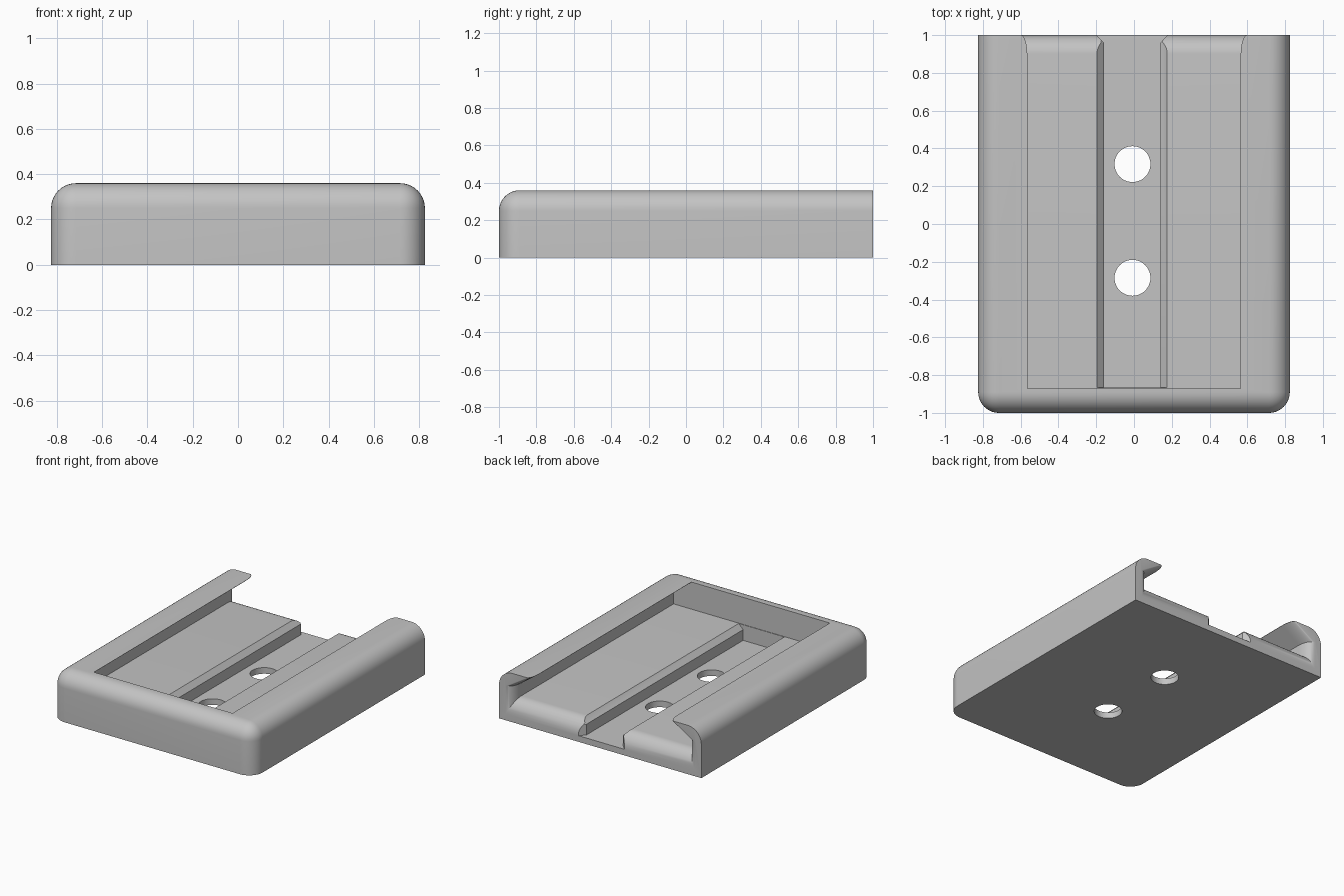
import bpy, bmesh, math

if "Cube" in bpy.data.objects:
    bpy.data.objects.remove(bpy.data.objects["Cube"])

W, L, H, R = 0.825, 1.0, 0.36, 0.11   # half width, half length, height, edge radius
FLOOR, GROOVE = 0.16, 0.045           # tray floor and groove floor heights
FRONT = -0.87                         # inner face of the front wall

grey = bpy.data.materials.new("light_grey")
grey.diffuse_color = (0.55, 0.55, 0.55, 1)
grey.use_nodes = True
grey.node_tree.nodes["Principled BSDF"].inputs["Base Color"].default_value = grey.diffuse_color


def new_object(name, bm):
    bmesh.ops.recalc_face_normals(bm, faces=bm.faces)
    mesh = bpy.data.meshes.new(name)
    bm.to_mesh(mesh)
    bm.free()
    mesh.materials.append(grey)
    ob = bpy.data.objects.new(name, mesh)
    bpy.context.collection.objects.link(ob)
    return ob


def loft(name, rings):
    """Closed solid through rings of equal point count."""
    bm = bmesh.new()
    rows = [[bm.verts.new(p) for p in ring] for ring in rings]
    n = len(rows[0])
    for a, b in zip(rows, rows[1:]):
        for i in range(n):
            bm.faces.new((a[i], a[(i + 1) % n], b[(i + 1) % n], b[i]))
    bm.faces.new(rows[0])
    bm.faces.new(rows[-1])
    return new_object(name, bm)


# Outer block, rounded on the front corners and on the front and side top edges
bm = bmesh.new()
bmesh.ops.create_cube(bm, size=1)
for v in bm.verts:
    v.co = (v.co.x * 2 * W, v.co.y * 2 * L, (v.co.z + 0.5) * H)


def is_rounded(e):
    a, b = (v.co for v in e.verts)
    m = (a + b) / 2
    return m.y < 0.9 and m.z > 0.01


bmesh.ops.bevel(bm, geom=[e for e in bm.edges if is_rounded(e)], offset=R,
                segments=10, profile=0.5, affect='EDGES', clamp_overlap=True)
tray = new_object("tray", bm)


# Cavity with overhanging sides, flaring smoothly at the open back end
def cavity_ring(y, f):
    wall, lip = 0.71 + 0.06 * f, 0.565 + 0.035 * f
    half = [(wall, FLOOR - 0.11 * f), (wall, 0.255), (lip, H - 0.002), (lip, 0.5)]
    pts = half + [(-x, z) for x, z in reversed(half)]
    return [(x, y, z) for x, z in pts]


rings = [cavity_ring(FRONT, 0)]
for i in range(11):
    a = math.pi / 2 * i / 10
    rings.append(cavity_ring(0.9 + 0.1 * math.sin(a), 1 - math.cos(a)))
rings.append(cavity_ring(1.1, 1))
cutters = [loft("cavity_cutter", rings)]


# Groove along the floor: chamfered top edges, splayed back end
def groove_ring(y, s):
    x0, x1, c = -0.16 - s, 0.14 + s, 0.036
    top = FLOOR + 0.04
    k = max(c + 0.04 - s, 0.02)
    pts = [(x0, GROOVE), (x1, GROOVE), (x1, FLOOR - c), (x1 + k, top),
           (x0 - k, top), (x0, FLOOR - c)]
    return [(x, y, z) for x, z in pts]


cutters.append(loft("groove_cutter", [groove_ring(FRONT + 0.004, 0), groove_ring(0.96, 0),
                                      groove_ring(1.0, 0.038), groove_ring(1.1, 0.038)]))

# Two screw holes
for y in (0.317, -0.285):
    rings = [[(-0.008 + 0.095 * math.cos(2 * math.pi * i / 48),
               y + 0.095 * math.sin(2 * math.pi * i / 48), z) for i in range(48)]
             for z in (-0.1, 0.12)]
    cutters.append(loft("hole_cutter", rings))

bpy.context.view_layer.objects.active = tray
tray.select_set(True)
for c in cutters:
    mod = tray.modifiers.new(c.name, 'BOOLEAN')
    mod.operation, mod.solver, mod.object = 'DIFFERENCE', 'EXACT', c
    bpy.ops.object.modifier_apply(modifier=mod.name)
for c in cutters:
    bpy.data.objects.remove(c)

bpy.ops.object.shade_smooth_by_angle(angle=math.radians(30))
